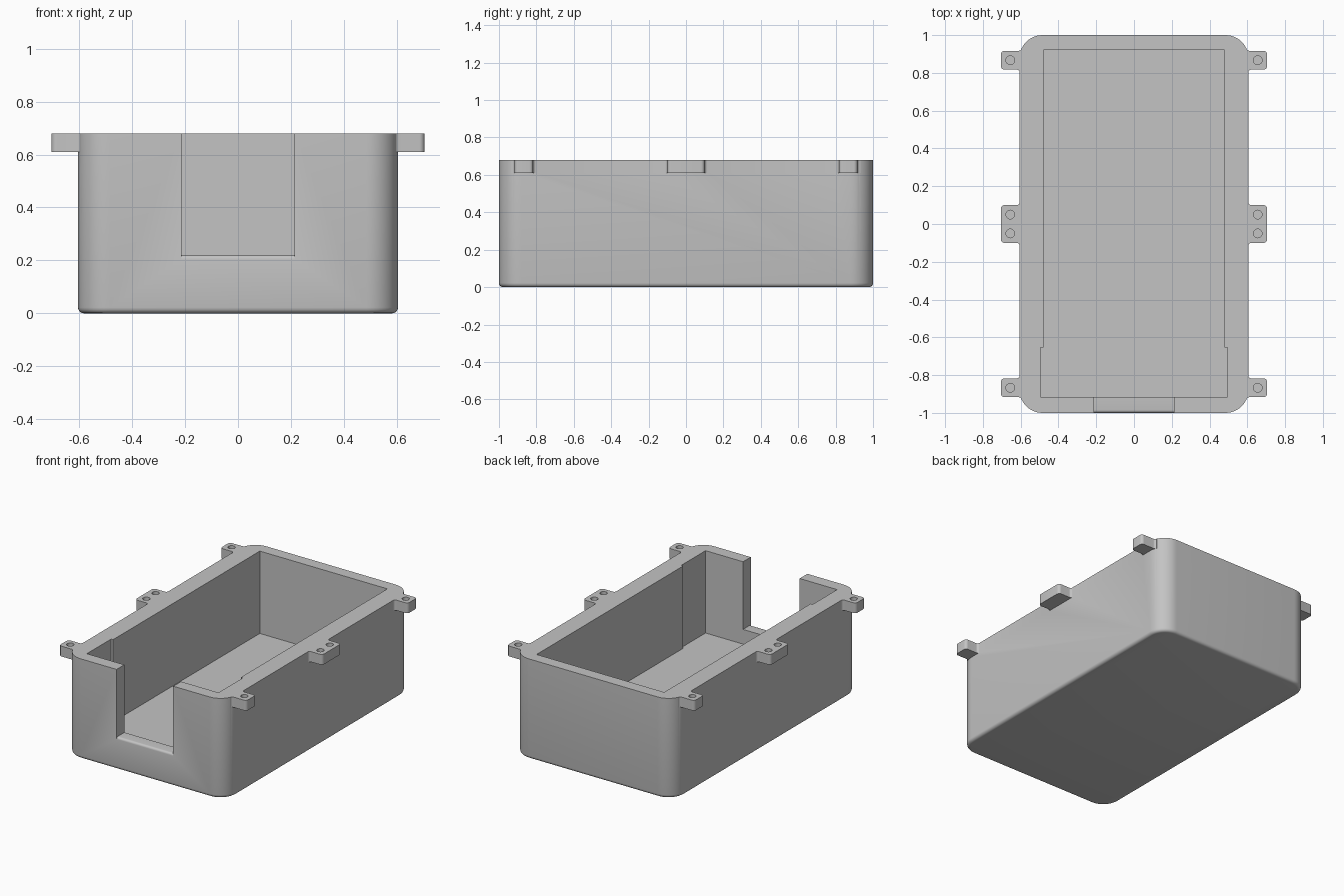
import bpy, bmesh, math
from mathutils import Vector

if "Cube" in bpy.data.objects:
    bpy.data.objects.remove(bpy.data.objects["Cube"])

TOP = 0.68

grey = bpy.data.materials.new("plain grey")
grey.diffuse_color = (0.55, 0.55, 0.55, 1)
grey.use_nodes = True
grey.node_tree.nodes["Principled BSDF"].inputs["Base Color"].default_value = grey.diffuse_color


def arc(cx, cy, r, a0, a1, n=8):
    """Points on an arc, angles in degrees."""
    angles = [math.radians(a0 + (a1 - a0) * i / n) for i in range(n + 1)]
    return [(cx + r * math.cos(a), cy + r * math.sin(a)) for a in angles]


def prism(name, outline, low, high, axis="Z", bottom_round=0):
    """Extrude an outline; along Z it lies in xy, along X it lies in yz."""
    bm = bmesh.new()
    place = (lambda u, v, w: (u, v, w)) if axis == "Z" else (lambda u, v, w: (w, u, v))
    base = bm.faces.new([bm.verts.new(place(u, v, low)) for u, v in outline])
    out = bmesh.ops.extrude_face_region(bm, geom=[base])
    shift = Vector(place(0, 0, high - low))
    for v in out["geom"]:
        if isinstance(v, bmesh.types.BMVert):
            v.co += shift
    bmesh.ops.recalc_face_normals(bm, faces=bm.faces)
    if bottom_round:
        edges = [e for e in bm.edges if all(abs(v.co.z - low) < 1e-5 for v in e.verts)]
        bmesh.ops.bevel(bm, geom=edges, offset=bottom_round, segments=4,
                        profile=0.5, affect="EDGES")
    mesh = bpy.data.meshes.new(name)
    bm.to_mesh(mesh)
    bm.free()
    mesh.materials.append(grey)
    obj = bpy.data.objects.new(name, mesh)
    bpy.context.collection.objects.link(obj)
    return obj


def combine(target, tool, operation):
    """Apply a boolean and discard the tool."""
    mod = target.modifiers.new(operation, "BOOLEAN")
    mod.operation, mod.solver, mod.object = operation, "EXACT", tool
    bpy.context.view_layer.objects.active = target
    bpy.ops.object.modifier_apply(modifier=mod.name)
    bpy.data.objects.remove(tool, do_unlink=True)


# Outer shell with rounded corners and softened base
W, L, R = 0.605, 1.0, 0.12
shell = []
for sx, sy, a in ((1, 1, 0), (-1, 1, 90), (-1, -1, 180), (1, -1, 270)):
    shell += arc(sx * (W - R), sy * (L - R), R, a, a + 90, 12)
box = prism("box", shell, 0, TOP, bottom_round=0.022)


# Mounting ears: rounded tips, filleted roots
def ear_outline(y0, y1, side):
    r, f, tip = 0.02, 0.015, 0.705
    low = W - 0.011 if y0 < -0.9 else W
    high = W - 0.011 if y1 > 0.9 else W
    pts = [(0.56, y0 - f)] + arc(low + f, y0 - f, f, 180, 90, 4)
    pts += arc(tip - r, y0 + r, r, -90, 0, 6) + arc(tip - r, y1 - r, r, 0, 90, 6)
    pts += arc(high + f, y1 + f, f, 270, 180, 4) + [(0.56, y1 + f)]
    return [(side * x, y) for x, y in pts]


for side in (-1, 1):
    for y0, y1 in ((-0.917, -0.817), (-0.1, 0.1), (0.817, 0.917)):
        combine(box, prism("ear", ear_outline(y0, y1, side), 0.61, TOP), "UNION")

# Cavity, slightly wider at the front
cavity = [(-0.495, -0.917), (0.495, -0.917), (0.495, -0.655), (0.48, -0.655),
          (0.48, 0.92), (-0.48, 0.92), (-0.48, -0.655), (-0.495, -0.655)]
combine(box, prism("cavity_cutter", cavity, 0.12, 0.9), "DIFFERENCE")

# Front opening with a rounded sill
opening = [(-1.1, 0.205)] + arc(-0.985, 0.205, 0.015, 180, 90, 5)
opening += [(-0.88, 0.22), (-0.88, 0.9), (-1.1, 0.9)]
combine(box, prism("opening_cutter", opening, -0.213, 0.213, axis="X"), "DIFFERENCE")

# Blind screw holes in the ears
for side in (-1, 1):
    for y in (-0.867, -0.05, 0.05, 0.867):
        hole = arc(side * 0.655, y, 0.023, 0, 345, 23)
        combine(box, prism("hole_cutter", hole, 0.63, 0.75), "DIFFERENCE")

# Smooth rounded parts, keep edges crisp
bpy.ops.object.select_all(action="DESELECT")
box.select_set(True)
bpy.context.view_layer.objects.active = box
bpy.ops.object.shade_smooth_by_angle(angle=math.radians(30))
